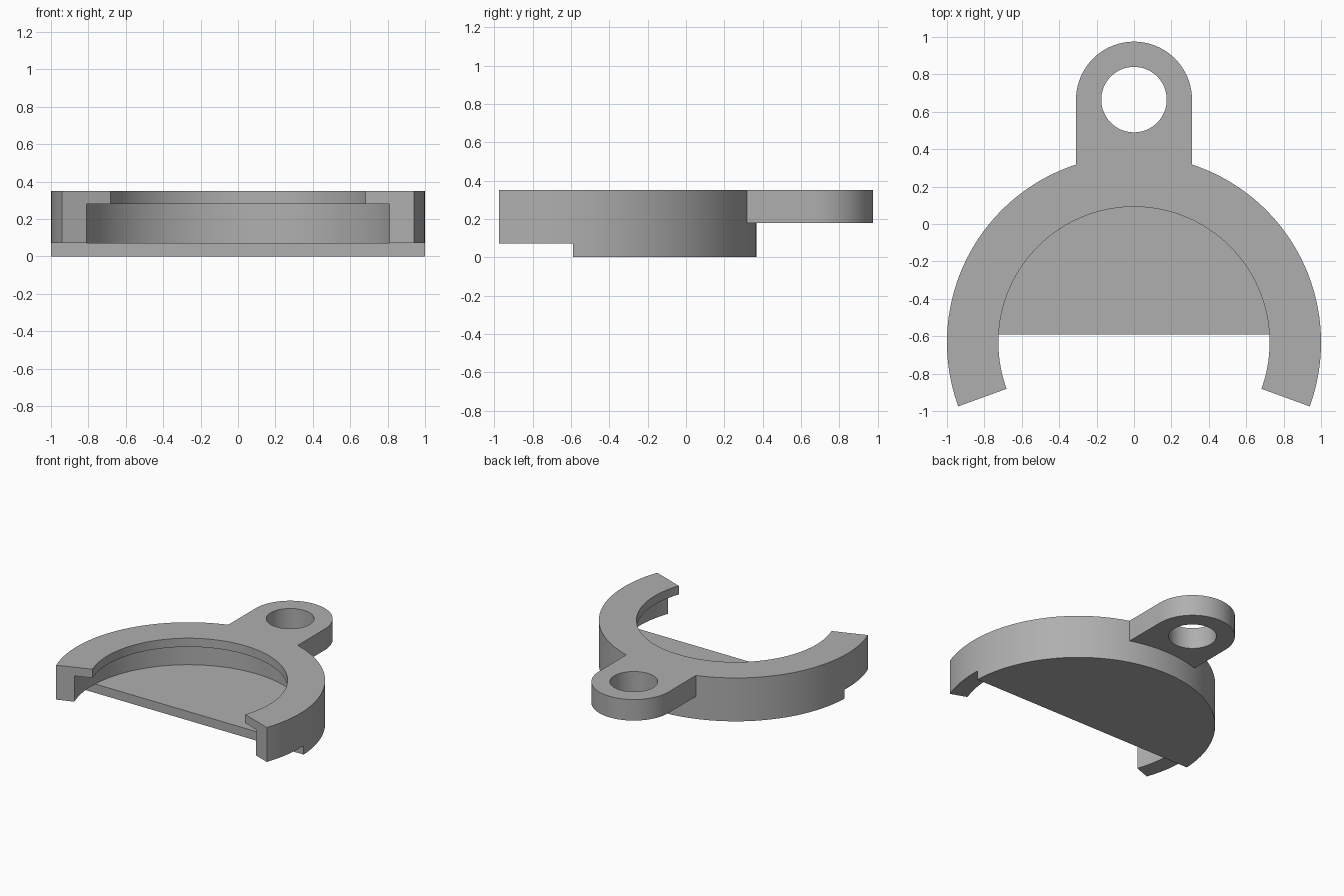
import bpy, bmesh
from math import sin, cos, pi, radians, asin

cube = bpy.data.objects.get("Cube")
if cube:
    bpy.data.objects.remove(cube, do_unlink=True)

CY = -0.633                    # centre of the round body
FLOOR, TOP = 0.072, 0.35
LUG_Y, LUG_R, HOLE_R = 0.665, 0.31, 0.175

grey = bpy.data.materials.new("plain_grey")
grey.use_nodes = True
colour = (0.43, 0.43, 0.43, 1)
grey.diffuse_color = colour
grey.node_tree.nodes["Principled BSDF"].inputs["Base Color"].default_value = colour


def spread(a, b, n):
    return [a + (b - a) * i / n for i in range(n + 1)]


def finish(name, bm):
    bmesh.ops.recalc_face_normals(bm, faces=bm.faces)
    mesh = bpy.data.meshes.new(name)
    bm.to_mesh(mesh)
    bm.free()
    mesh.materials.append(grey)
    ob = bpy.data.objects.new(name, mesh)
    bpy.context.collection.objects.link(ob)
    return ob


def prism(name, outline, z0, z1):
    bm = bmesh.new()
    face = bm.faces.new([bm.verts.new((x, y, z0)) for x, y in outline])
    new = bmesh.ops.extrude_face_region(bm, geom=[face], use_keep_orig=True)["geom"]
    bmesh.ops.translate(bm, vec=(0, 0, z1 - z0),
                        verts=[v for v in new if isinstance(v, bmesh.types.BMVert)])
    return finish(name, bm)


def sweep(name, section, angles):
    bm = bmesh.new()
    rings = [[bm.verts.new((r * cos(a), CY + r * sin(a), z)) for r, z in section]
             for a in angles]
    n = len(section)
    for p, q in zip(rings, rings[1:]):
        for i in range(n):
            j = (i + 1) % n
            bm.faces.new((p[i], p[j], q[j], q[i]))
    bm.faces.new(rings[0])
    bm.faces.new(rings[-1])
    return finish(name, bm)


def combine(ob, other, operation):
    mod = ob.modifiers.new(operation.lower(), "BOOLEAN")
    mod.operation, mod.solver, mod.object = operation, "EXACT", other
    bpy.context.view_layer.objects.active = ob
    bpy.ops.object.modifier_apply(modifier=mod.name)
    bpy.data.objects.remove(other, do_unlink=True)


# Open ring wall with an inward lip along its top
chord = asin(0.043)
half = spread(chord, pi - chord, 96)
tip = radians(20)
angles = spread(-tip, chord, 12)[:-1] + half + spread(pi - chord, pi + tip, 12)[1:]
body = sweep("holder_body", [(1, FLOOR), (1, TOP), (0.725, TOP), (0.725, 0.28),
                             (0.862, 0.28), (0.862, FLOOR)], angles)

# Floor plate with a straight front edge
floor = prism("floor_plate", [(cos(a), CY + sin(a)) for a in half], 0, FLOOR)
combine(body, floor, "UNION")

# Rounded hanging lug with its hole
lug = prism("hanging_lug", [(-LUG_R, 0.27), (LUG_R, 0.27)]
            + [(LUG_R * cos(a), LUG_Y + LUG_R * sin(a)) for a in spread(0, pi, 40)],
            0.18, TOP)
hole = prism("lug_hole", [(HOLE_R * cos(a), LUG_Y + HOLE_R * sin(a))
                          for a in spread(0, 2 * pi, 64)[:-1]], 0.1, 0.45)
combine(lug, hole, "DIFFERENCE")
combine(body, lug, "UNION")

# Smooth curved walls, crisp edges
bpy.ops.object.select_all(action="DESELECT")
body.select_set(True)
bpy.context.view_layer.objects.active = body
bpy.ops.object.shade_smooth_by_angle(angle=radians(30))
